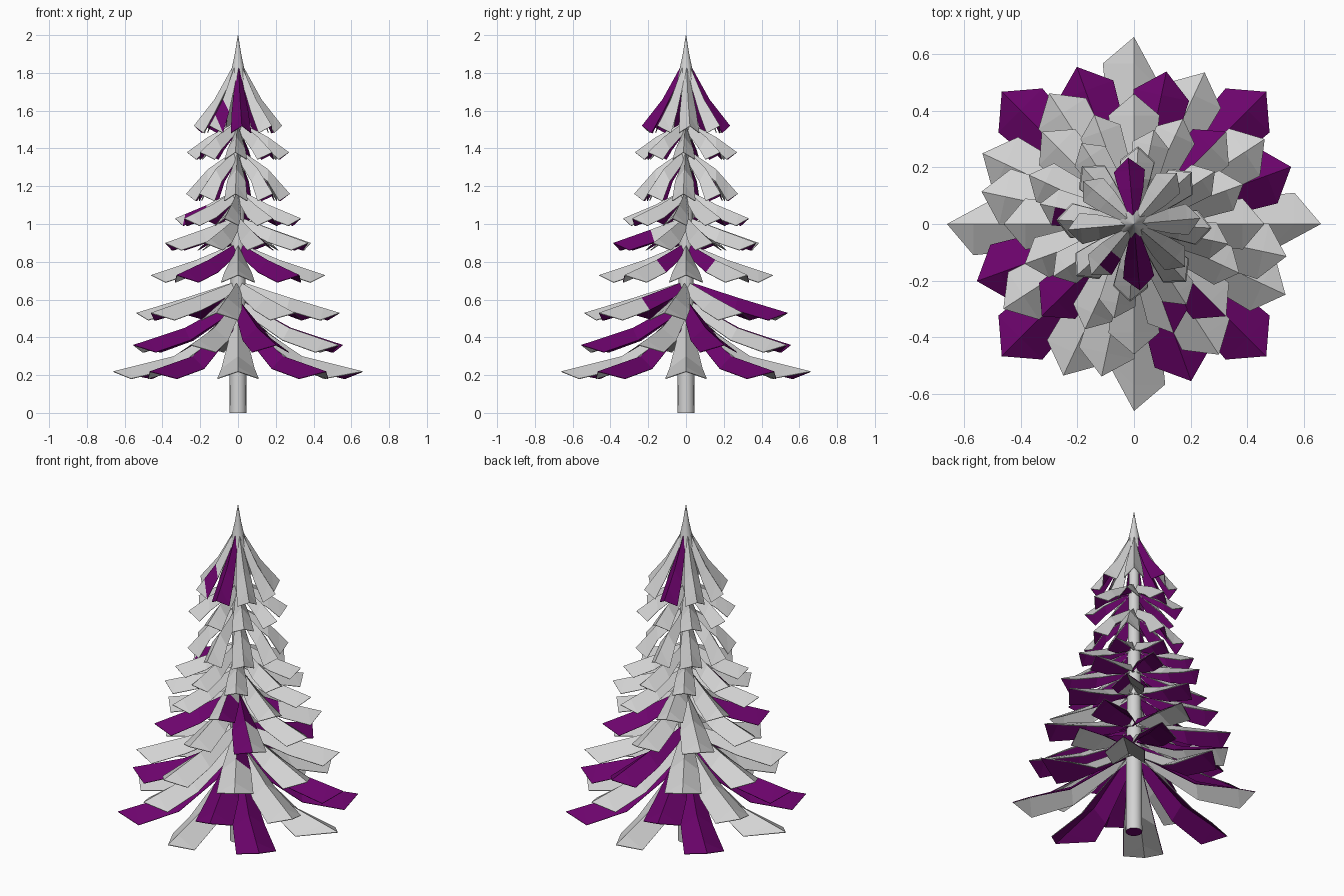
import bpy
import bmesh
from math import radians, cos, sin, tau

if "Cube" in bpy.data.objects:
    bpy.data.objects.remove(bpy.data.objects["Cube"], do_unlink=True)


def make_material(name, colour):
    mat = bpy.data.materials.new(name)
    mat.use_nodes = True
    mat.diffuse_color = colour
    mat.node_tree.nodes["Principled BSDF"].inputs["Base Color"].default_value = colour
    return mat


grey = make_material("light grey", (0.65, 0.65, 0.65, 1))
purple = make_material("purple", (0.15, 0.001, 0.15, 1))

# Faces of a leaf that can be purple
WHOLE = ("left inner", "left outer", "left tip", "right inner", "right outer", "right tip")


def new_object(name, bm, materials):
    mesh = bpy.data.meshes.new(name)
    bm.to_mesh(mesh)
    bm.free()
    for mat in materials:
        mesh.materials.append(mat)
    obj = bpy.data.objects.new(name, mesh)
    bpy.context.collection.objects.link(obj)
    return obj


def add_leaf(bm, angle, ridge, width, purple_faces, skew):
    """Creased leaf: a raised ridge with two sides dropping to the edges.
    Skew pulls the right shoulder back towards the trunk."""
    (r0, z0), (r1, z1), (r2, z2) = ridge
    rs = r2 - width * 0.85                       # shoulder radius
    zs = z2 + (z1 - z2) * (r2 - rs) / (r2 - r1)  # ridge height there
    ca, sa = cos(angle), sin(angle)

    def vert(r, t, z):
        return bm.verts.new((r * ca - t * sa, r * sa + t * ca, z))

    # ridge radius, ridge height, half width, edge height, right edge setback
    stations = [(r0, z0, width * 0.28, z0 - 0.05, 0),
                (r1, z1, width * 0.8, z1 - 0.065, 0),
                (rs, zs, width, z2 - 0.038, skew)]
    rows = [(vert(r, w, e), vert(r, 0, z), vert(r - back, -w, e))
            for r, z, w, e, back in stations]
    tip = vert(r2, 0, z2)
    faces = {}
    for part, (l0, c0, e0), (l1, c1, e1) in zip(("inner", "outer"), rows, rows[1:]):
        faces["left " + part] = bm.faces.new((c0, c1, l1, l0))
        faces["right " + part] = bm.faces.new((e0, e1, c1, c0))
    l2, c2, e2 = rows[-1]
    faces["left tip"] = bm.faces.new((c2, tip, l2))
    faces["right tip"] = bm.faces.new((e2, tip, c2))
    for name in purple_faces:
        faces[name].material_index = 1


def add_tier(name, ridge, width, turn, purple_leaves, skewed=()):
    """Ring of eight leaves, each with the other colour underneath."""
    bm = bmesh.new()
    for i in range(8):
        add_leaf(bm, radians(turn) + i * tau / 8, ridge, width,
                 purple_leaves.get(i, ()), 0.11 if i in skewed else 0)
    obj = new_object(name, bm, (grey, purple, grey))
    mod = obj.modifiers.new("underside", "SOLIDIFY")
    mod.thickness = 0.004
    mod.offset = -1
    mod.material_offset = 1


def whole(*leaves):
    return dict.fromkeys(leaves, WHOLE)


# Branch tiers from the ground up: ridge points (radius, height), half width,
# turn in degrees, purple faces by leaf, skewed leaves
tiers = [
    (((0.03, 0.51), (0.34, 0.30), (0.66, 0.22)), 0.11, 0, whole(1, 3, 5, 7), (0, 2, 4, 6)),
    (((0.03, 0.59), (0.30, 0.45), (0.59, 0.36)), 0.105, 20, whole(0, 2, 4, 6)),
    (((0.03, 0.69), (0.28, 0.61), (0.55, 0.53)), 0.10, -12,
     {**whole(2), 7: ("left inner",)}),
    (((0.03, 0.89), (0.22, 0.81), (0.46, 0.73)), 0.09, 0,
     {**whole(5), 1: WHOLE[:4], 7: ("left inner",) + WHOLE[3:]}),
    (((0.03, 1.03), (0.20, 0.97), (0.41, 0.90)), 0.075, 20,
     {6: ("left outer", "left tip")}),
    (((0.03, 1.17), (0.17, 1.10), (0.34, 1.03)), 0.065, -12, {4: ("left outer",)}),
    (((0.03, 1.38), (0.16, 1.29), (0.275, 1.16)), 0.062, -3, {}),
    (((0.03, 1.53), (0.16, 1.46), (0.27, 1.38)), 0.06, -3, {}),
    (((0.025, 1.84), (0.125, 1.66), (0.235, 1.52)), 0.055, 5,
     {**whole(2, 6), 5: ("left outer",)}),
]
for number, tier in enumerate(tiers, 1):
    add_tier(f"branch_tier_{number}", *tier)


def add_lathe(name, profile, sides):
    """Round part from a (radius, height) profile with capped ends."""
    bm = bmesh.new()
    rings = [[bm.verts.new((r * cos(tau * i / sides), r * sin(tau * i / sides), z))
              for i in range(sides)] for r, z in profile]
    for low, high in zip(rings, rings[1:]):
        for i in range(sides):
            j = (i + 1) % sides
            bm.faces.new((low[i], low[j], high[j], high[i])).smooth = True
    bm.faces.new(rings[0][::-1]).material_index = 1
    bm.faces.new(rings[-1])
    return new_object(name, bm, (grey, purple))


# Trunk with a purple foot, and the pointed top
add_lathe("trunk", [(0.045, 0), (0.043, 0.5), (0.025, 1.8)], 16)
add_lathe("treetop", [(0.05, 1.76), (0.036, 1.81), (0.017, 1.9), (0.001, 2.0)], 16)
